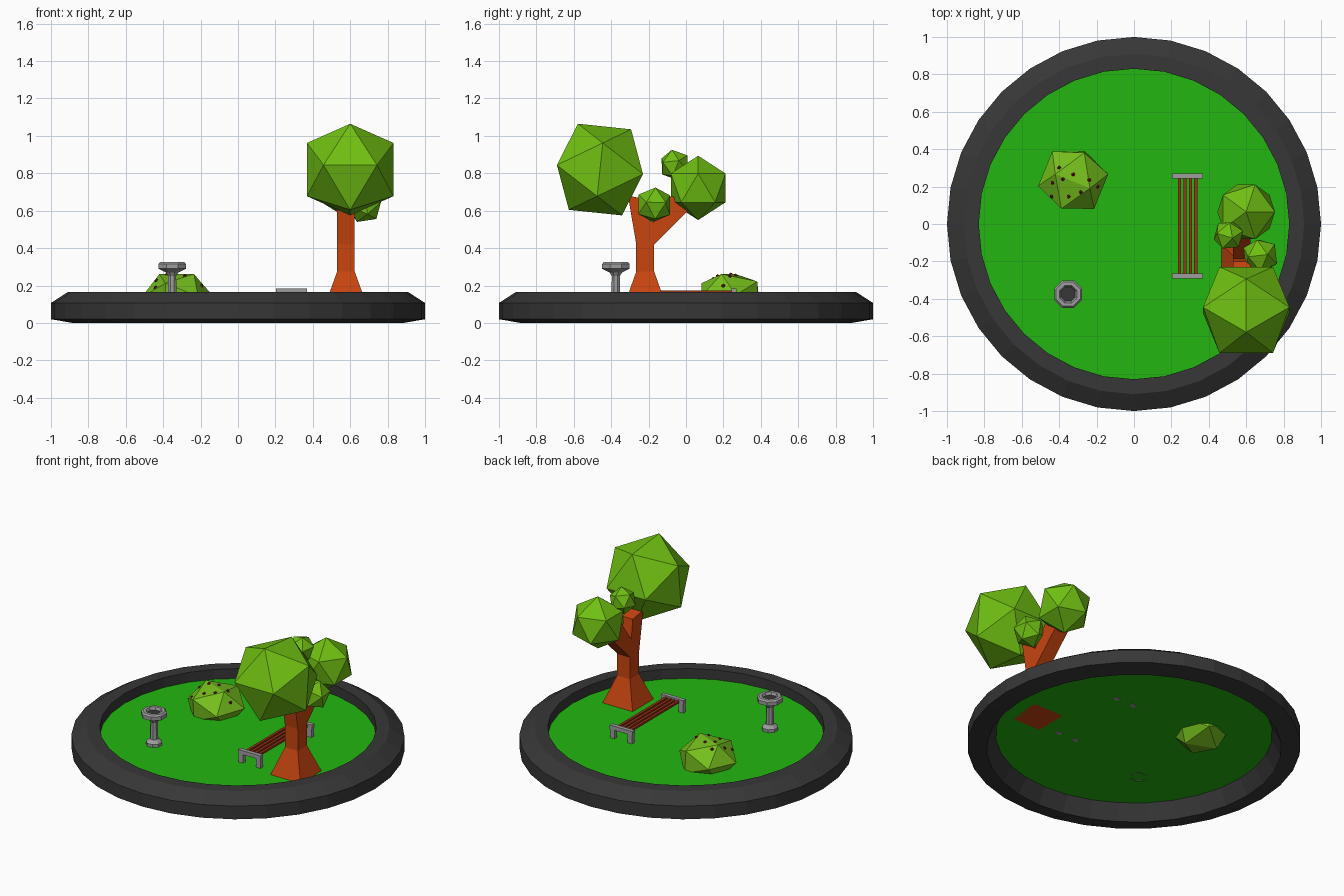
import bpy, bmesh, math
from mathutils import Matrix, Vector

if "Cube" in bpy.data.objects:
    bpy.data.objects.remove(bpy.data.objects["Cube"])


def material(name, r, g, b):
    m = bpy.data.materials.new(name)
    m.use_nodes = True
    m.diffuse_color = (r, g, b, 1)
    bsdf = m.node_tree.nodes["Principled BSDF"]
    bsdf.inputs["Base Color"].default_value = (r, g, b, 1)
    bsdf.inputs["Roughness"].default_value = 0.9
    return m


RUBBER = material("charcoal rubber", 0.038, 0.038, 0.038)
GRASS = material("grass green", 0.017, 0.47, 0.005)
BARK = material("orange bark", 0.58, 0.06, 0.005)
LEAF = material("leaf green", 0.16, 0.52, 0.006)
SHRUB = material("shrub green", 0.18, 0.52, 0.012)
WOOD = material("red brown wood", 0.33, 0.035, 0.008)
STONE = material("grey stone", 0.34, 0.34, 0.34)
BERRY = material("dark red berry", 0.22, 0.01, 0.006)


def finish(name, bm, mat, recalc=True):
    if recalc:
        bmesh.ops.recalc_face_normals(bm, faces=bm.faces)
    me = bpy.data.meshes.new(name)
    bm.to_mesh(me)
    bm.free()
    me.materials.append(mat)
    ob = bpy.data.objects.new(name, me)
    bpy.context.collection.objects.link(ob)
    return ob


def loft(bm, rings, loop=False):
    """Bridge successive rings of points with quads."""
    rows = [[bm.verts.new(p) for p in ring] for ring in rings]
    pairs = list(zip(rows, rows[1:])) + ([(rows[-1], rows[0])] if loop else [])
    n = len(rows[0])
    for a, b in pairs:
        for i in range(n):
            j = (i + 1) % n
            bm.faces.new((a[i], a[j], b[j], b[i]))
    return rows


def circle(r, z, n, x=0, y=0, turn=0):
    return [(x + r * math.cos(turn + math.tau * i / n),
             y + r * math.sin(turn + math.tau * i / n), z) for i in range(n)]


def ico(name, center, radius, mat, rot=Matrix.Identity(4), scale=(1, 1, 1)):
    bm = bmesh.new()
    m = Matrix.Translation(center) @ Matrix.Diagonal((*scale, 1)) @ rot
    bmesh.ops.create_icosphere(bm, subdivisions=1, radius=radius, matrix=m)
    return finish(name, bm, mat)


def box(bm, center, size):
    m = Matrix.Translation(center) @ Matrix.Diagonal((*size, 1))
    bmesh.ops.create_cube(bm, size=1, matrix=m)


def turn(x, y, z):
    rx, ry, rz = (Matrix.Rotation(math.radians(a), 4, ax)
                  for a, ax in ((x, "X"), (y, "Y"), (z, "Z")))
    return rz @ rx @ ry


# Rubber ring border
bm = bmesh.new()
section = [(.83, .165), (.91, .165), (1, .107), (1, .02), (.885, 0), (.83, .1)]
loft(bm, [circle(r, z, 32) for r, z in section], loop=True)
finish("ring_border", bm, RUBBER)

# Lawn
bm = bmesh.new()
GROUND = 0.1
bm.faces.new([bm.verts.new(p) for p in circle(.83, GROUND, 32)])
finish("lawn", bm, GRASS, recalc=False)

# Tree trunk with a forked top; each ring is front y, z, back y, z, half width
TX, TY = .577, -.218


def limb(name, rings):
    bm = bmesh.new()
    rows = loft(bm, [[(TX - h, y0, z0), (TX + h, y0, z0), (TX + h, y1, z1), (TX - h, y1, z1)]
                     for y0, z0, y1, z1, h in rings])
    bm.faces.new(rows[0])
    bm.faces.new(rows[-1])
    finish(name, bm, BARK)


fork = (TY - .048, .42, TY + .048, .42, .047)
limb("trunk", [(TY - .11, GROUND, TY + .11, GROUND, .11),
               (TY - .048, .275, TY + .048, .275, .047), fork])
limb("front_branch", [fork, (-.31, .68, -.2, .66, .047)])
limb("back_branch", [fork, (-.08, .68, .03, .62, .047)])

# Foliage clumps
ico("large_foliage", (.6, -.46, .82), .272, LEAF, turn(-6, 58.28, 0))
ico("medium_foliage", (.6, .065, .722), .172, LEAF)
ico("small_upper_foliage", (.505, -.06, .845), .085, LEAF, turn(15, 10, 20))
ico("small_lower_foliage", (.675, -.17, .632), .1, LEAF, turn(12, 20, 40))

# Shrub with berries set on its surface
shrub = ico("shrub", (-.325, .235, .145), .19, SHRUB, turn(20, 25, 10), (1, 1, .72))
spots = [(-.4, .3), (-.325, .265), (-.24, .235), (-.195, .2), (-.44, .147),
         (-.35, .147), (-.285, .17), (-.435, .22), (-.28, .39), (-.38, .24)]
bm = bmesh.new()
for x, y in spots:
    hit, loc, normal, face = shrub.ray_cast(Vector((x, y, 1)), Vector((0, 0, -1)))
    if hit:
        bmesh.ops.create_icosphere(bm, subdivisions=1, radius=.011,
                                   matrix=Matrix.Translation(loc))
finish("berries", bm, BERRY)

# Bird bath
BX, BY, T = -.352, -.375, math.pi / 8
bm = bmesh.new()
outline = [(.05, .096), (.05, .12), (.026, .14), (.023, .25), (.036, .27), (.08, .29),
           (.08, .315), (.07, .325), (.05, .325), (.04, .305)]
rows = loft(bm, [circle(r, z, 8, BX, BY, T) for r, z in outline])
bm.faces.new(rows[-1])
finish("bird_bath", bm, STONE)
bm = bmesh.new()
bm.faces.new([bm.verts.new(p) for p in circle(.041, .309, 8, BX, BY, T)])
finish("bird_bath_basin", bm, RUBBER, recalc=False)

# Bench: two arched ends and four slats
CX = .287
for label, y in (("front", -.278), ("back", .257)):
    bm = bmesh.new()
    box(bm, (CX, y, .17), (.166, .027, .026))
    for side in (-1, 1):
        box(bm, (CX + side * .064, y, .128), (.034, .026, .064))
    finish("bench_" + label + "_end", bm, STONE)
bm = bmesh.new()
for i in range(4):
    box(bm, (CX + (i - 1.5) * .029, -.01, .167), (.017, .52, .014))
finish("bench_slats", bm, WOOD)
